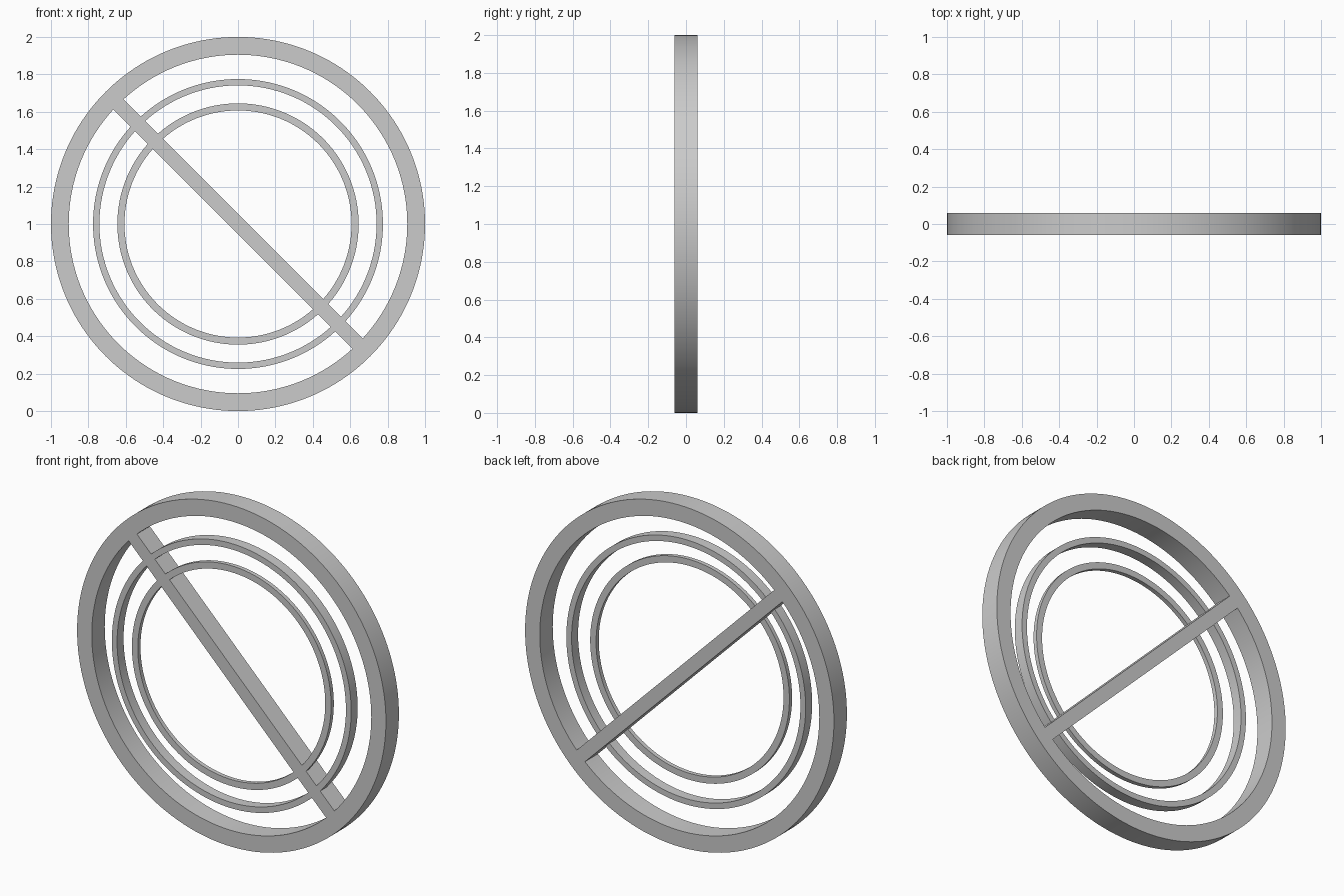
import bpy, bmesh, math
from mathutils import Vector

cube = bpy.data.objects.get("Cube")
if cube:
    bpy.data.objects.remove(cube, do_unlink=True)

grey = bpy.data.materials.new("light grey")
grey.use_nodes = True
grey.diffuse_color = (0.6, 0.6, 0.6, 1)
grey.node_tree.nodes["Principled BSDF"].inputs["Base Color"].default_value = grey.diffuse_color

FRONT, BACK = -0.06, 0.06
TILT = math.radians(135)      # direction of the diagonal bar
BAR_HALF = 0.038
FRAME_INNER = 0.905


def point(radius, angle, y):
    """Point on a circle about the middle, angle measured from the bar."""
    return Vector((radius * math.cos(angle + TILT), y, 1 + radius * math.sin(angle + TILT)))


def finish(name, bm):
    bmesh.ops.recalc_face_normals(bm, faces=bm.faces)
    mesh = bpy.data.meshes.new(name)
    bm.to_mesh(mesh)
    bm.free()
    mesh.materials.append(grey)
    obj = bpy.data.objects.new(name, mesh)
    bpy.context.collection.objects.link(obj)
    bpy.ops.object.select_all(action='DESELECT')
    obj.select_set(True)
    bpy.context.view_layer.objects.active = obj
    bpy.ops.object.shade_smooth_by_angle(angle=math.radians(30))
    return obj


def ring(name, outer, inner, back, split, steps=80):
    """Rectangular-section ring, whole or in two halves that meet the bar."""
    bm = bmesh.new()
    for start in (0, math.pi):
        sections = []
        for i in range(steps + 1):
            section = []
            for r, y in ((outer, FRONT), (outer, back), (inner, back), (inner, FRONT)):
                gap = math.asin(BAR_HALF / r) if split else 0
                angle = start + gap + (math.pi - 2 * gap) * i / steps
                section.append(bm.verts.new(point(r, angle, y)))
            sections.append(section)
        for a, b in zip(sections, sections[1:]):
            for k in range(4):
                n = (k + 1) % 4
                bm.faces.new((a[k], a[n], b[n], b[k]))
    bmesh.ops.remove_doubles(bm, verts=bm.verts, dist=1e-5)
    return finish(name, bm)


def bar(name, steps=4):
    """Diagonal bar whose rounded ends fit the inside of the frame."""
    bm = bmesh.new()
    reach = math.asin(BAR_HALF / FRAME_INNER)
    outline = [bm.verts.new(point(FRAME_INNER, end - reach + 2 * reach * i / steps, FRONT))
               for end in (0, math.pi) for i in range(steps + 1)]
    face = bm.faces.new(outline)
    result = bmesh.ops.extrude_face_region(bm, geom=[face], use_keep_orig=True)
    moved = [v for v in result["geom"] if isinstance(v, bmesh.types.BMVert)]
    bmesh.ops.translate(bm, verts=moved, vec=(0, BACK - FRONT, 0))
    return finish(name, bm)


# Heavy outer frame, two thinner rings flush with its front, and the bar
ring("outer_frame", 1.0, FRAME_INNER, BACK, split=False)
ring("middle_ring", 0.775, 0.741, 0.0, split=True)
ring("inner_ring", 0.645, 0.607, -0.035, split=True)
bar("diagonal_bar")
